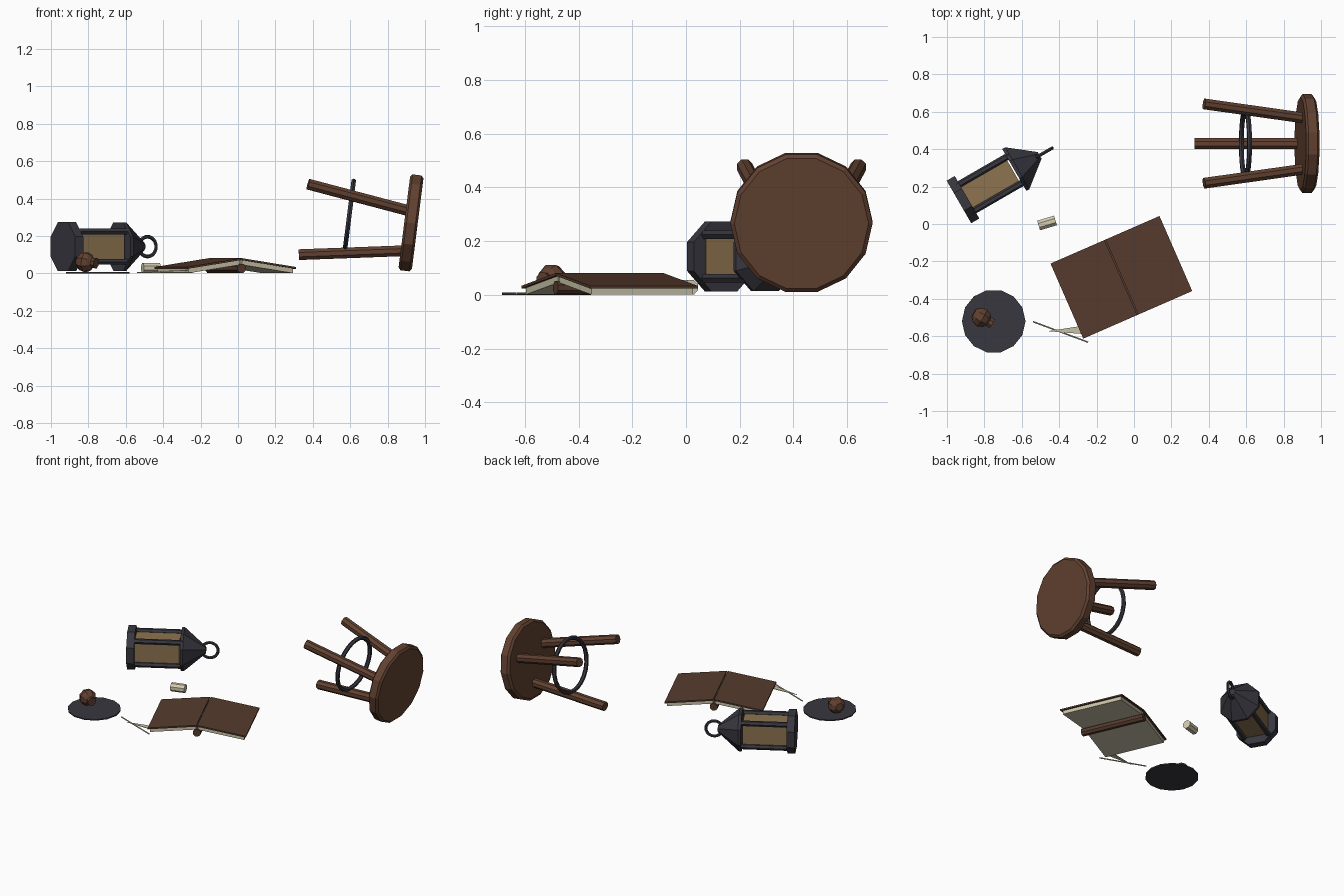
import bpy
import bmesh
from math import cos, sin, pi
from mathutils import Vector

cube = bpy.data.objects.get("Cube")
if cube:
    bpy.data.objects.remove(cube, do_unlink=True)


def material(name, r, g, b):
    m = bpy.data.materials.new(name)
    m.use_nodes = True
    m.diffuse_color = (r, g, b, 1)
    m.node_tree.nodes["Principled BSDF"].inputs["Base Color"].default_value = (r, g, b, 1)
    return m


WOOD = material("brown wood", .12, .053, .03)
LEATHER = material("brown leather", .095, .044, .027)
IRON = material("dark iron", .04, .038, .05)
GLASS = material("amber glass", .27, .175, .08)
PAPER = material("aged paper", .58, .54, .39)
WAX = material("pale wax", .66, .6, .43)


def finish(bm, name, mat):
    bmesh.ops.recalc_face_normals(bm, faces=bm.faces)
    mesh = bpy.data.meshes.new(name)
    bm.to_mesh(mesh)
    bm.free()
    mesh.materials.append(mat)
    obj = bpy.data.objects.new(name, mesh)
    bpy.context.collection.objects.link(obj)
    return obj


def lathe(name, mat, origin, axis, profile, sides=8, phase=0.5):
    """Turn (distance, radius) pairs around an axis; phase shifts by a share of one side."""
    origin, axis = Vector(origin), Vector(axis).normalized()
    ref = Vector((0, 1, 0)) if abs(axis.z) > .9 else Vector((0, 0, 1))
    e1 = (ref - axis * ref.dot(axis)).normalized()
    e2 = axis.cross(e1)
    bm = bmesh.new()
    rings = []
    for d, r in profile:
        angles = [(i + phase) * 2 * pi / sides for i in range(sides)]
        rings.append([bm.verts.new(origin + axis * d + (e1 * cos(a) + e2 * sin(a)) * r)
                      for a in angles])
    for lo, hi in zip(rings, rings[1:]):
        for i in range(sides):
            j = (i + 1) % sides
            bm.faces.new((lo[i], lo[j], hi[j], hi[i]))
    bm.faces.new(rings[0])
    bm.faces.new(rings[-1])
    return finish(bm, name, mat)


def rod(name, mat, start, end, radius, sides=8):
    d = Vector(end) - Vector(start)
    return lathe(name, mat, start, d, [(0, radius), (d.length, radius)], sides)


def slab(name, mat, outline, thickness):
    """A flat outline given downward thickness."""
    bm = bmesh.new()
    top = [bm.verts.new(p) for p in outline]
    low = [bm.verts.new(Vector(p) - Vector((0, 0, thickness))) for p in outline]
    bm.faces.new(top)
    bm.faces.new(low)
    for i in range(len(top)):
        j = (i + 1) % len(top)
        bm.faces.new((top[i], top[j], low[j], low[i]))
    return finish(bm, name, mat)


def hoop(name, mat, centre, normal, major, minor):
    turn = Vector(normal).to_track_quat('Z', 'Y').to_euler()
    bpy.ops.mesh.primitive_torus_add(location=centre, rotation=turn, major_radius=major,
                                     minor_radius=minor, major_segments=24, minor_segments=6)
    obj = bpy.context.object
    obj.name = name
    obj.data.materials.append(mat)


# Tipped stool
tilt = Vector((.992, 0, -.126))
lathe("stool_seat", WOOD, (.925, .43, .27), tilt,
      [(-.036, .25), (-.024, .265), (.024, .265), (.036, .25)], sides=14)
rod("stool_leg_low", WOOD, (.325, .43, .1), (.89, .43, .121), .031)
for side, label in ((-1, "front"), (1, "back")):
    rod("stool_leg_" + label, WOOD, (.375, .43 + side * .212, .477),
        (.905, .43 + side * .137, .337), .031)
hoop("stool_ring", IRON, (.596, .43, .317), tilt, .177, .014)

# Fallen lantern, measured along its axis from the base
base = Vector((-.936, .118, .143))
along = Vector((cos(pi / 6), sin(pi / 6), 0))
across = Vector((-along.y, along.x, 0))
up = Vector((0, 0, 1))
lathe("lantern_base", IRON, base, along, [(0, .142), (.05, .142)])
lathe("lantern_glass", GLASS, base, along, [(.05, .113), (.334, .113)], sides=4)
for u in (-1, 1):
    for v in (-1, 1):
        corner = base + across * u * .081 + up * v * .081
        rod("lantern_bar", IRON, corner + along * .03, corner + along * .36, .018, 6)
lathe("lantern_roof", IRON, base, along, [(.342, .14), (.36, .14), (.498, .022)])
hoop("lantern_handle", IRON, base + along * .522, across, .053, .01)

# Open book lying face down
centre = Vector((-.0675, -.285, 0))
ridge = Vector((-.4, .916, 0))
out = Vector((.916, .4, 0))


def book_half(name, mat, side, half, near, far, z_near, z_far, thickness):
    corners = [(near, -half, z_near), (near, half, z_near), (far, half, z_far), (far, -half, z_far)]
    slab(name, mat, [centre + out * side * o + ridge * r + up * z for o, r, z in corners], thickness)


for side, label in ((-1, "right"), (1, "left")):
    book_half("book_cover_" + label, LEATHER, side, .219, .003, .318, .081, .034, .01)
    book_half("book_pages_" + label, PAPER, side, .207, .006, .305, .0705, .026, .025)
rod("book_spine", LEATHER, centre - ridge * .219 + up * .027,
    centre + ridge * .219 + up * .027, .026)

# Plate and small jug
lathe("plate", IRON, (-.75, -.52, 0), up, [(0, .17), (.008, .17)], sides=14)
lathe("jug", WOOD, (-.812, -.502, .06), (.86, -.5, -.08),
      [(-.052, .026), (-.03, .048), (0, .056), (.026, .044), (.04, .026), (.062, .03)])

# Quill
rod("quill_shaft", PAPER, (-.54, -.522, .005), (-.245, -.632, .005), .004, 6)
slab("quill_vane", PAPER, [(-.46, -.573, .01), (-.28, -.545, .018), (-.25, -.59, .018)], .003)

# Candle stub
rod("candle_stub", WAX, (-.51, -.008, .028), (-.42, .019, .028), .029)
